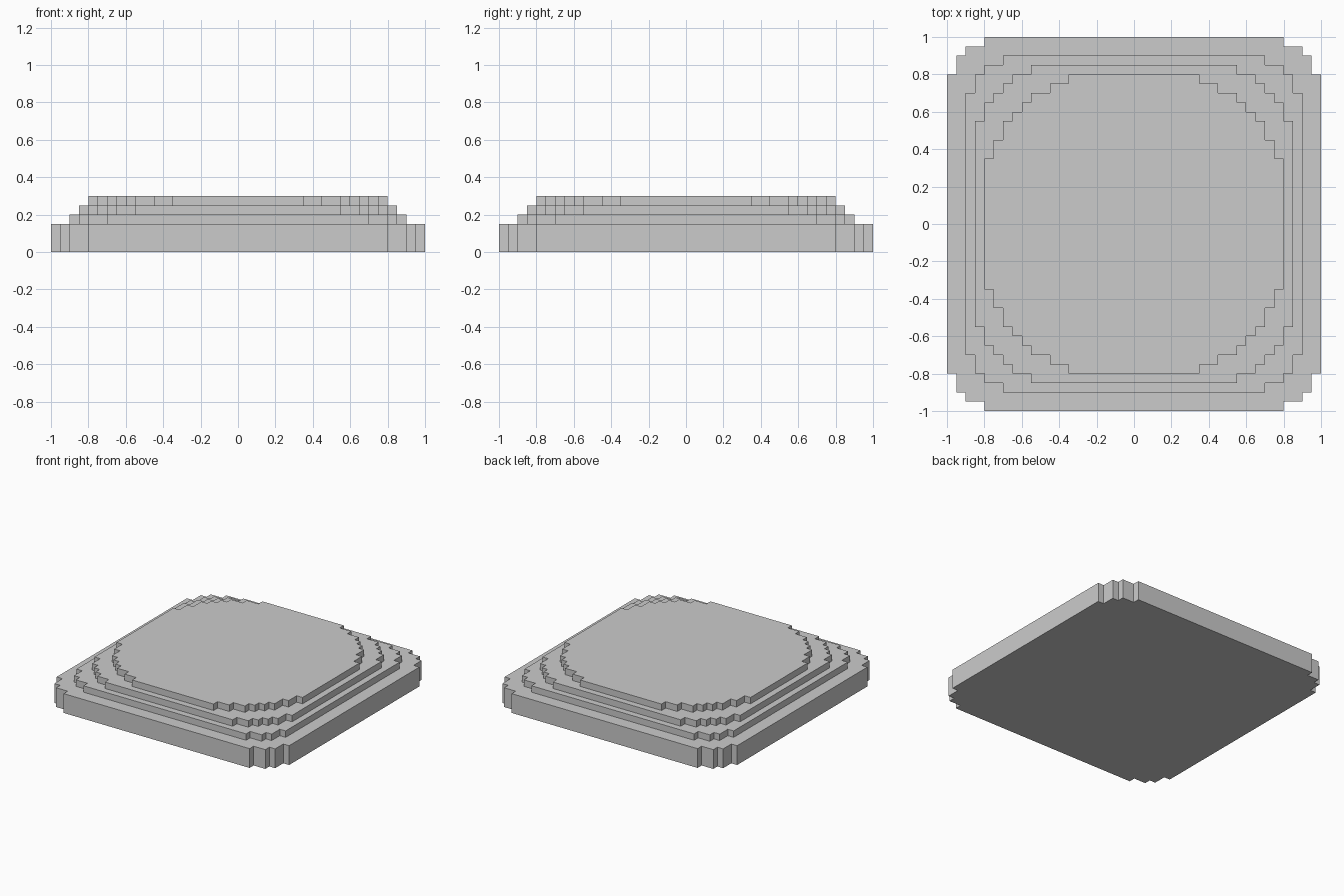
import bpy
import bmesh

if "Cube" in bpy.data.objects:
    bpy.data.objects.remove(bpy.data.objects["Cube"])


def corner_outline(outer):
    """Stepped quarter outline (right edge to back edge), turned four times."""
    quarter = []
    for i, (x, y) in enumerate(outer):
        quarter.append((x, y))
        if i + 1 < len(outer):
            quarter.append((outer[i + 1][0], y))  # inner corner of the step
    points = []
    for _ in range(4):
        points += quarter
        quarter = [(-y, x) for x, y in quarter]
    return points


def slab(name, outer, z0, z1):
    bm = bmesh.new()
    face = bm.faces.new([bm.verts.new((x, y, z0)) for x, y in corner_outline(outer)])
    top = bmesh.ops.extrude_face_region(bm, geom=[face], use_keep_orig=True)
    verts = [g for g in top["geom"] if isinstance(g, bmesh.types.BMVert)]
    bmesh.ops.translate(bm, verts=verts, vec=(0, 0, z1 - z0))
    bmesh.ops.recalc_face_normals(bm, faces=bm.faces)
    mesh = bpy.data.meshes.new(name)
    bm.to_mesh(mesh)
    bm.free()
    obj = bpy.data.objects.new(name, mesh)
    bpy.context.collection.objects.link(obj)


# Outer step corners of one quarter of each layer, from the right side to the back
slab("base_slab", [(1, .8), (.95, .9), (.9, .95), (.8, 1)], 0, .15)
slab("lower_step", [(.9, .7), (.85, .8), (.8, .85), (.7, .9)], .15, .2)
slab("middle_step", [(.85, .55), (.8, .65), (.75, .7), (.7, .75), (.65, .8), (.55, .85)], .2, .25)
slab("top_step", [(.8, .35), (.75, .45), (.7, .55), (.65, .6), (.6, .65),
                  (.55, .7), (.45, .75), (.35, .8)], .25, .3)
